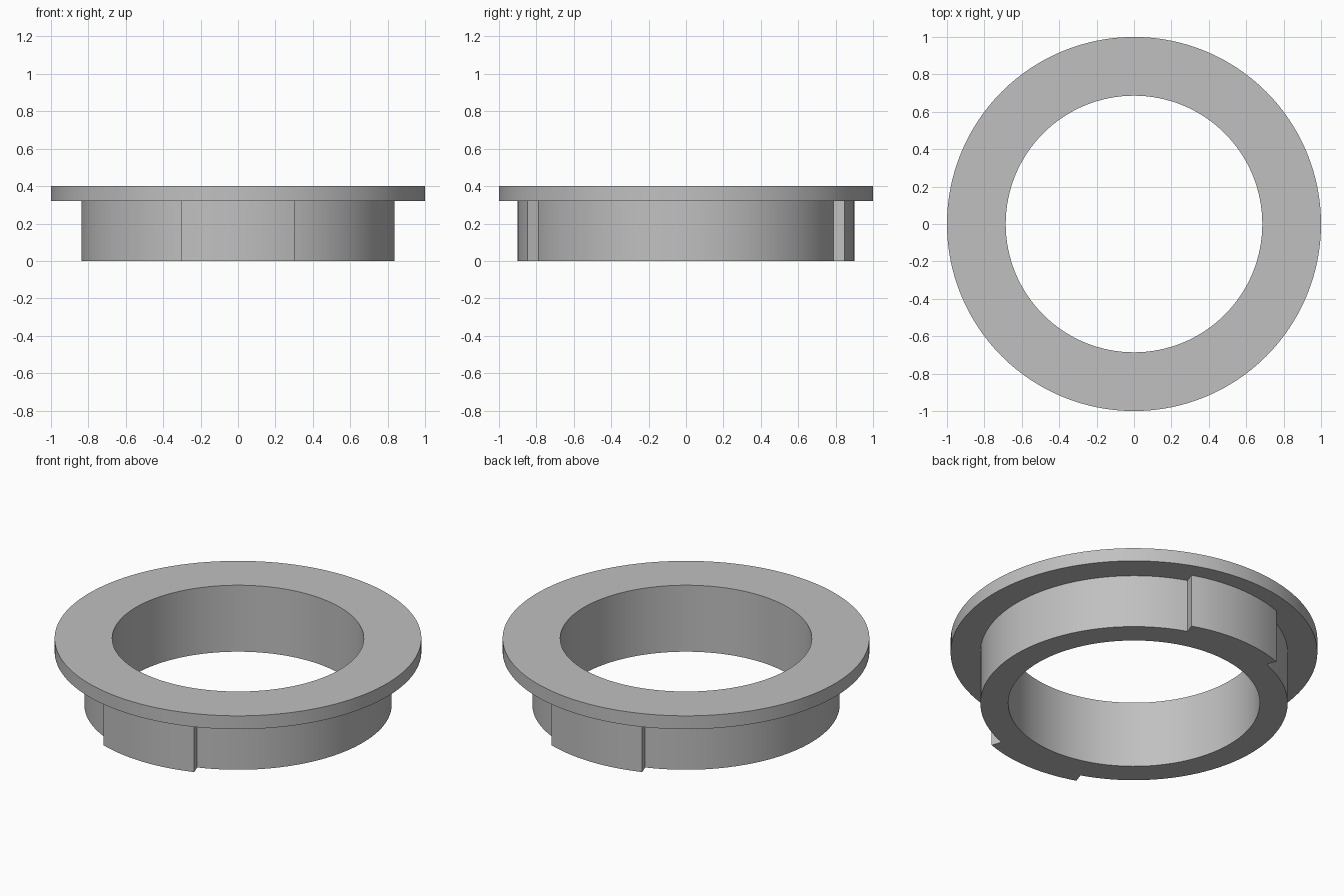
import bpy, bmesh
from math import radians, sin, cos

if "Cube" in bpy.data.objects:
    bpy.data.objects.remove(bpy.data.objects["Cube"])

BORE, WALL, TAB, RIM = 0.686, 0.838, 0.90, 1.0
FLANGE_BOTTOM, TOP = 0.32, 0.40
TAB_HALF = 19.6  # half-angle of each locking tab, degrees

# Cross-section points (radius, height)
section = {
    "bore_top": (BORE, TOP), "rim_top": (RIM, TOP),
    "rim_low": (RIM, FLANGE_BOTTOM), "tab_top": (TAB, FLANGE_BOTTOM),
    "wall_top": (WALL, FLANGE_BOTTOM), "wall_low": (WALL, 0),
    "tab_low": (TAB, 0), "bore_low": (BORE, 0),
}
plain_path = ["bore_top", "rim_top", "rim_low", "tab_top", "wall_top", "wall_low", "bore_low"]
tab_path = ["bore_top", "rim_top", "rim_low", "tab_top", "tab_low", "wall_low", "bore_low"]

# Angles around the ring: a tab arc then a plain arc, twice
steps = []
for centre in (90, 270):
    for start, sweep, count, is_tab in (
            (centre - TAB_HALF, 2 * TAB_HALF, 14, True),
            (centre + TAB_HALF, 180 - 2 * TAB_HALF, 50, False)):
        steps += [(radians(start + sweep * i / count), is_tab) for i in range(count)]

# Flanged ring with two tabs on the collar
bm = bmesh.new()
columns = [{name: bm.verts.new((r * cos(a), r * sin(a), z))
            for name, (r, z) in section.items()} for a, _ in steps]
for i, (_, is_tab) in enumerate(steps):
    here, after = columns[i], columns[(i + 1) % len(steps)]
    path = tab_path if is_tab else plain_path
    for p, q in zip(path, path[1:] + path[:1]):
        bm.faces.new((here[p], here[q], after[q], after[p]))
    # Radial side wall where a tab begins or ends
    if is_tab != steps[i - 1][1]:
        bm.faces.new([here[n] for n in ("tab_top", "wall_top", "wall_low", "tab_low")])
bmesh.ops.delete(bm, geom=[v for v in bm.verts if not v.link_faces], context='VERTS')
bmesh.ops.recalc_face_normals(bm, faces=bm.faces)

mesh = bpy.data.meshes.new("flanged_ring")
bm.to_mesh(mesh)
bm.free()
ring = bpy.data.objects.new("flanged_ring", mesh)
bpy.context.collection.objects.link(ring)

# Grey material
grey = bpy.data.materials.new("grey")
grey.use_nodes = True
colour = (0.53, 0.53, 0.53, 1)
grey.diffuse_color = colour
grey.node_tree.nodes["Principled BSDF"].inputs["Base Color"].default_value = colour
mesh.materials.append(grey)

# Smooth curved walls, keep the corners sharp
bpy.ops.object.select_all(action='DESELECT')
ring.select_set(True)
bpy.context.view_layer.objects.active = ring
bpy.ops.object.shade_smooth_by_angle(angle=radians(30))
